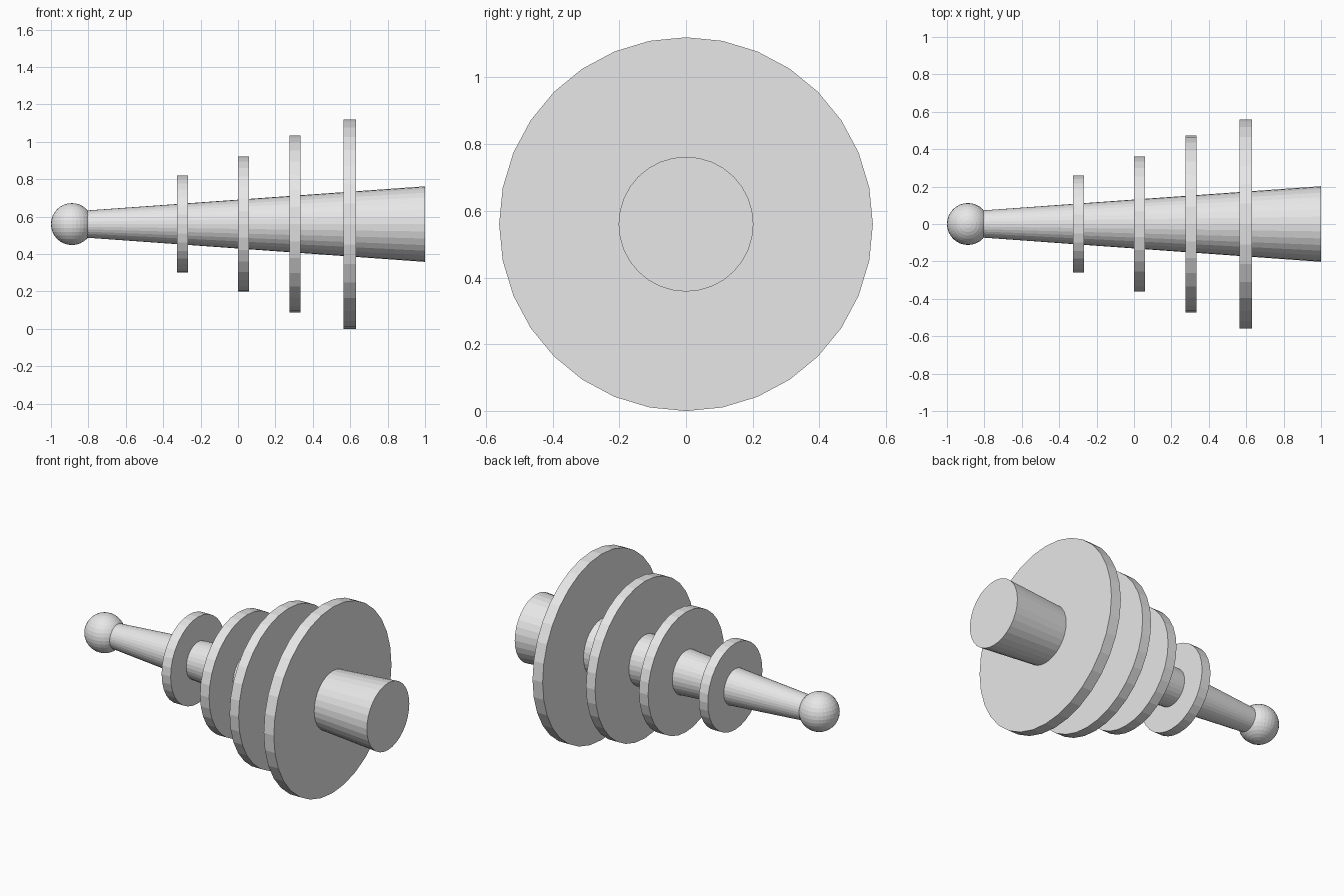
import bpy
import math

cube = bpy.data.objects.get("Cube")
if cube:
    bpy.data.objects.remove(cube, do_unlink=True)

AXIS_Z = 0.56
SIDES = 32

grey = bpy.data.materials.new("light grey")
grey.use_nodes = True
colour = (0.8, 0.8, 0.8, 1)
grey.diffuse_color = colour
grey.node_tree.nodes["Principled BSDF"].inputs["Base Color"].default_value = colour


def finish(name):
    obj = bpy.context.object
    obj.name = name
    obj.data.materials.append(grey)
    return obj


def turned_part(name, x_start, x_end, r_start, r_end):
    """Round part lying along the x axis."""
    bpy.ops.mesh.primitive_cone_add(
        vertices=SIDES, radius1=r_start, radius2=r_end, depth=x_end - x_start,
        location=((x_start + x_end) / 2, 0, AXIS_Z), rotation=(0, math.pi / 2, 0))
    return finish(name)


# Tapered central shaft
turned_part("tapered_shaft", -0.805, 1.0, 0.073, 0.202)

# Discs growing towards the thick end: centre, thickness, radius
discs = [(-0.297, 0.06, 0.26), (0.03, 0.06, 0.361),
         (0.305, 0.06, 0.473), (0.597, 0.067, 0.56)]
for i, (x, thick, radius) in enumerate(discs, 1):
    turned_part(f"disc_{i}", x - thick / 2, x + thick / 2, radius, radius)

# Ball on the thin end
bpy.ops.mesh.primitive_uv_sphere_add(
    segments=SIDES, ring_count=16, radius=0.112, location=(-0.888, 0, AXIS_Z))
finish("end_ball")
